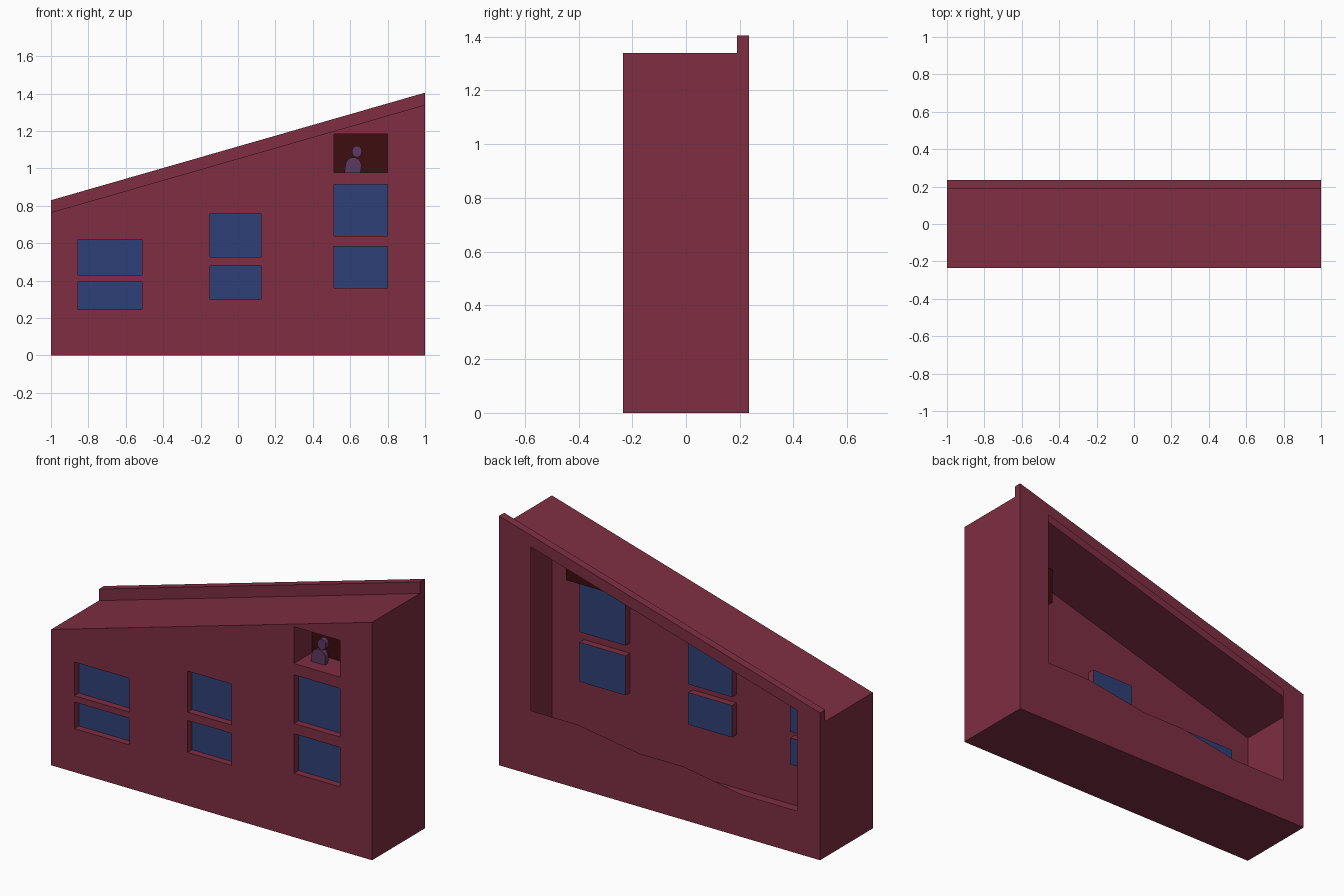
import bpy, bmesh, math
from mathutils import Vector

if "Cube" in bpy.data.objects:
    bpy.data.objects.remove(bpy.data.objects["Cube"])

Y = 0.235          # half depth of the building
LEDGE = 0.19       # front of the raised back edge


def material(name, rgb):
    m = bpy.data.materials.new(name)
    m.diffuse_color = (*rgb, 1)
    m.use_nodes = True
    m.node_tree.nodes["Principled BSDF"].inputs["Base Color"].default_value = m.diffuse_color
    return m


RED = material("dark_red_wall", (0.209, 0.027, 0.054))
BLUE = material("blue_glass", (0.028, 0.051, 0.188))
DARK = material("dark_brown", (0.048, 0.004, 0.0045))
PURPLE = material("dusky_purple", (0.117, 0.040, 0.122))


def finish(bm, name, mat):
    me = bpy.data.meshes.new(name)
    bm.to_mesh(me)
    bm.free()
    me.materials.append(mat)
    ob = bpy.data.objects.new(name, me)
    bpy.context.collection.objects.link(ob)
    return ob


def roof(x):
    return 1.0525 + 0.2875 * x


def rect(x0, x1, z0, z1):
    return [(x0, z0), (x1, z0), (x1, z1), (x0, z1)]


def sheet(name, outer, holes, y, normal_y):
    """Flat wall in the xz plane with holes cut in it."""
    bm = bmesh.new()
    edges = []
    for loop in [outer] + holes:
        vs = [bm.verts.new((x, y, z)) for x, z in loop]
        edges += [bm.edges.new((vs[i], vs[i - 1])) for i in range(len(vs))]
    bmesh.ops.triangle_fill(bm, use_beauty=True, edges=edges,
                            normal=Vector((0, normal_y, 0)))
    for f in bm.faces:
        f.normal_update()
        if f.normal.y * normal_y < 0:
            f.normal_flip()
    return finish(bm, name, RED)


# windows: x0, x1, z0, z1, recess depth, pane material
windows = [
    (-0.855, -0.513, 0.245, 0.395, 0.04, BLUE),
    (-0.855, -0.513, 0.43, 0.62, 0.04, BLUE),
    (-0.15, 0.123, 0.30, 0.48, 0.04, BLUE),
    (-0.15, 0.123, 0.527, 0.758, 0.04, BLUE),
    (0.513, 0.80, 0.36, 0.582, 0.04, BLUE),
    (0.513, 0.80, 0.64, 0.914, 0.04, BLUE),
    (0.513, 0.80, 0.978, 1.185, 0.16, DARK),
]

# front wall with window holes
front = [(-1, 0), (1, 0), (1, roof(1)), (-1, roof(-1))]
sheet("front_wall", front, [rect(*w[:4]) for w in windows], -Y, -1)

# back wall with the large opening into the hollow inside
back = [(-1, 0), (1, 0), (1, roof(1) + 0.065), (-1, roof(-1) + 0.065)]
opening = [(-0.855, 0.24), (-0.513, 0.24), (-0.15, 0.30), (0.123, 0.30),
           (0.513, 0.36), (0.80, 0.36), (0.80, roof(0.80)), (-0.855, roof(-0.855))]
sheet("back_wall", back, [opening], Y, 1)

# side walls, floor, sloping roof and raised back edge
bm = bmesh.new()
ends = []
for x in (-1, 1):
    r = roof(x)
    pts = [(-Y, 0), (Y, 0), (Y, r + 0.065), (LEDGE, r + 0.065), (LEDGE, r), (-Y, r)]
    ends.append([bm.verts.new((x, y, z)) for y, z in pts])
left, right = ends
bm.faces.new(left[::-1])
bm.faces.new(right)
for i in (0, 2, 3, 4):
    bm.faces.new((left[i], left[i + 1], right[i + 1], right[i]))
finish(bm, "sides_floor_and_roof", RED)

# window recesses and panes
for n, (x0, x1, z0, z1, depth, mat) in enumerate(windows, 1):
    loop = rect(x0, x1, z0, z1)
    bm = bmesh.new()
    a = [bm.verts.new((x, -Y, z)) for x, z in loop]
    b = [bm.verts.new((x, -Y + depth, z)) for x, z in loop]
    for i in range(4):
        bm.faces.new((a[i - 1], a[i], b[i], b[i - 1]))
    bmesh.ops.reverse_faces(bm, faces=bm.faces[:])
    finish(bm, f"window_recess_{n}", RED)
    bm = bmesh.new()
    bm.faces.new([bm.verts.new((x, -Y + depth, z)) for x, z in loop])
    finish(bm, f"window_pane_{n}", mat)


# silhouette figure in the top window
def prism(name, outline, y, thick, mat):
    bm = bmesh.new()
    f = bm.faces.new([bm.verts.new((x, y - thick / 2, z)) for x, z in outline])
    new = bmesh.ops.extrude_face_region(bm, geom=[f])["geom"]
    moved = [v for v in new if isinstance(v, bmesh.types.BMVert)]
    bmesh.ops.translate(bm, verts=moved, vec=(0, thick, 0))
    bmesh.ops.recalc_face_normals(bm, faces=bm.faces[:])
    return finish(bm, name, mat)


def arc(cx, cz, rx, rz, a0, a1, n):
    return [(cx + rx * math.cos(math.radians(a0 + (a1 - a0) * i / n)),
             cz + rz * math.sin(math.radians(a0 + (a1 - a0) * i / n))) for i in range(n + 1)]


prism("figure_head", arc(0.636, 1.09, 0.027, 0.031, 0, 330, 11), -0.15, 0.03, PURPLE)
prism("figure_body", [(0.57, 0.979), (0.655, 0.979)]
      + arc(0.617, 1.015, 0.043, 0.045, 0, 180, 8), -0.15, 0.03, PURPLE)
